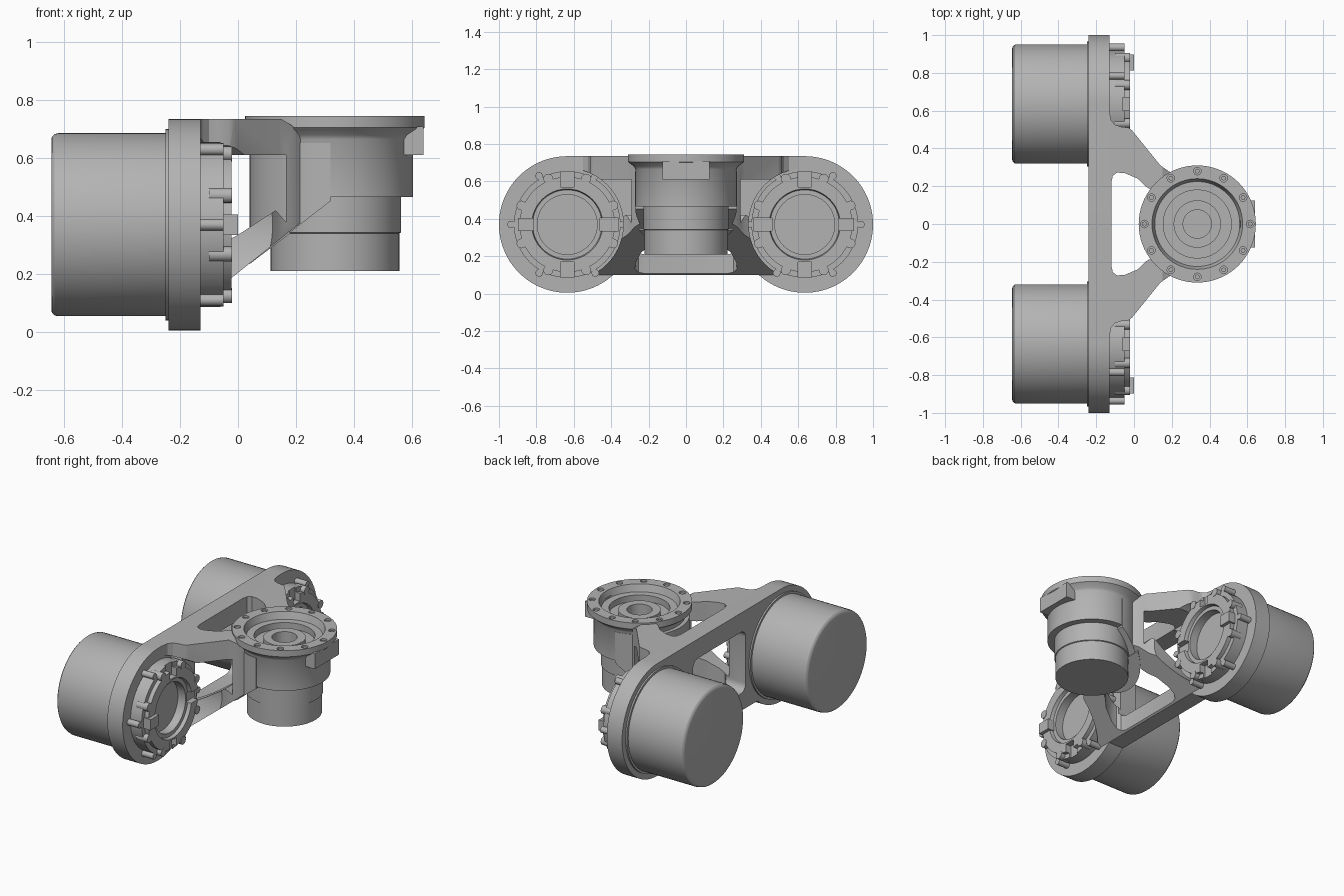
import bpy, bmesh
from math import cos, sin, pi, radians

if "Cube" in bpy.data.objects:
    bpy.data.objects.remove(bpy.data.objects["Cube"])

metal = bpy.data.materials.new("grey_metal")
metal.use_nodes = True
GREY = (0.45, 0.45, 0.45, 1)
metal.diffuse_color = GREY
metal.node_tree.nodes["Principled BSDF"].inputs["Base Color"].default_value = GREY


def finish(name, bm):
    bmesh.ops.recalc_face_normals(bm, faces=bm.faces)
    me = bpy.data.meshes.new(name)
    bm.to_mesh(me)
    bm.free()
    ob = bpy.data.objects.new(name, me)
    bpy.context.collection.objects.link(ob)
    me.materials.append(metal)
    return ob


def place(axis, a, b, t):
    return {"X": (t, a, b), "Y": (a, t, b), "Z": (a, b, t)}[axis]


def prism(name, pts, axis, lo, hi):
    """Extrude a flat outline along an axis."""
    bm = bmesh.new()
    f = bm.faces.new([bm.verts.new(place(axis, a, b, lo)) for a, b in pts])
    new = bmesh.ops.extrude_face_region(bm, geom=[f])["geom"]
    step = place(axis, 0, 0, hi - lo)
    bmesh.ops.translate(bm, vec=step, verts=[v for v in new if isinstance(v, bmesh.types.BMVert)])
    return finish(name, bm)


def lathes(name, profile, axis, centres, n=72):
    """Turn a (radius, position) profile around an axis at each centre."""
    bm = bmesh.new()
    for ca, cb in centres:
        rings = [[bm.verts.new(place(axis, ca + r * cos(2 * pi * i / n), cb + r * sin(2 * pi * i / n), t))
                  for i in range(n)] for r, t in profile]
        for p, q in zip(rings, rings[1:]):
            for i in range(n):
                j = (i + 1) % n
                bm.faces.new((p[i], p[j], q[j], q[i]))
        bm.faces.new(rings[0])
        bm.faces.new(rings[-1])
    return finish(name, bm)


def rods(name, axis, r, lo, hi, centres, n=16):
    return lathes(name, [(r, lo), (r, hi)], axis, centres, n)


def around(centre, r, angles):
    return [(centre[0] + r * cos(radians(a)), centre[1] + r * sin(radians(a))) for a in angles]


def rect(a0, a1, b0, b1):
    return [(a0, b0), (a1, b0), (a1, b1), (a0, b1)]


def rounded(a0, a1, b0, b1, r):
    corners = [(a1 - r, b1 - r), (a0 + r, b1 - r), (a0 + r, b0 + r), (a1 - r, b0 + r)]
    return [p for k, c in enumerate(corners) for p in around(c, r, range(90 * k, 90 * k + 91, 15))]


def mirrored(half):
    """Close an outline of (a, b) points by mirroring in b."""
    return half + [(a, -b) for a, b in reversed(half)]


def combine(ob, tool, operation="DIFFERENCE"):
    mod = ob.modifiers.new("cut", "BOOLEAN")
    mod.operation, mod.solver, mod.object = operation, "EXACT", tool
    bpy.context.view_layer.objects.active = ob
    bpy.ops.object.modifier_apply(modifier=mod.name)
    bpy.data.objects.remove(tool)


SIDE = 0.635
MID = 0.37
PIVOT = (0.335, 0)
PAIR = [(-SIDE, MID), (SIDE, MID)]

# Upright mounting plate with two round ends
arc = around((SIDE, MID), 0.365, range(90, -133, -3))
plate = prism("mounting_plate", arc + [(-y, z) for y, z in reversed(arc)], "X", -0.24, -0.13)
combine(plate, prism("window_tool", rounded(-0.27, 0.27, 0.21, 0.61, 0.05), "X", -0.3, 0))
combine(plate, prism("slot_tool", rounded(-0.13, 0.13, 0.14, 0.18, 0.019), "X", -0.16, -0.1))
combine(plate, rods("hole_tool", "X", 0.012, -0.3, 0, [(y, 0.16) for y in (-0.075, 0, 0.075)]))

# Bracket: plan outline, side slope, openings
outline = mirrored([(-0.2, 0.6), (-0.13, 0.6), (-0.122, 0.55), (-0.1, 0.525), (-0.07, 0.515),
                    (-0.03, 0.51), (-0.01, 0.495), (0.14, 0.31), (0.19, 0.275), (0.25, 0.2)])
arm = prism("bracket_arm", outline, "Z", 0.08, 0.735)
slope = [(-0.21, 0.1), (-0.13, 0.1), (0.32, 0.46), (0.32, 0.7), (0.19, 0.71), (0.15, 0.735), (-0.21, 0.735)]
combine(arm, prism("slope_tool", slope, "Y", -1, 1), "INTERSECT")
opening = mirrored([(-0.12, 0.22), (-0.112, 0.255), (-0.09, 0.272), (-0.05, 0.27),
                    (0.02, 0.24), (0.06, 0.2), (0.11, 0.17)])
combine(arm, prism("opening_tool", opening, "Z", 0, 1))
combine(arm, prism("back_tool", rounded(-0.27, 0.27, 0.21, 0.61, 0.05), "X", -0.3, -0.1))
side_window = [(-0.12, 0.27), (0, 0.335), (0.13, 0.42), (0.165, 0.38), (0.165, 0.61), (-0.12, 0.61)]
combine(arm, prism("side_window_tool", side_window, "Y", -1, 1))
combine(arm, rods("clearance_tool", "X", 0.3, -0.13, 0.5, PAIR, 72))
combine(arm, rods("bore_tool", "Z", 0.262, 0, 1, [PIVOT], 72))

# Curved cup holding the upright motor
for name, r, right in (("cup", 0.272, 0.32), ("cup_back", 0.295, 0.18)):
    cup = rods(name, "Z", r, 0.1, 0.66, [PIVOT], 72)
    lower = 0.2 + (right - 0.005) * 0.8
    combine(cup, prism("cup_tool", [(0, 0.204), (right, lower), (right, 0.652), (0, 0.652)], "Y", -1, 1),
            "INTERSECT")
    # Keep the recess of the motor clear
    combine(cup, rods("cup_bore", "Z", 0.222, 0, 1, [PIVOT], 72))

# Upright motor with a stepped recess in its top
motor = lathes("upright_motor", [
    (0.222, 0.21), (0.222, 0.34), (0.228, 0.343), (0.228, 0.465), (0.27, 0.465), (0.27, 0.665),
    (0.278, 0.68), (0.305, 0.7), (0.31, 0.705), (0.31, 0.745), (0.24, 0.745), (0.225, 0.7),
    (0.18, 0.7), (0.18, 0.66), (0.125, 0.66), (0.125, 0.69), (0.075, 0.69), (0.075, 0.62)], "Z", [PIVOT])
top_bolts = around(PIVOT, 0.28, range(0, 360, 30))
combine(motor, rods("bolt_hole_tool", "Z", 0.02, 0.725, 0.8, top_bolts))
rods("top_bolts", "Z", 0.013, 0.72, 0.737, top_bolts, 8)
prism("connector_block", rect(0.56, 0.64, -0.125, 0.125), "Z", 0.61, 0.71)

# Side motors and their stepped output flanges
lathes("side_motors", [(0.295, -0.645), (0.305, -0.642), (0.313, -0.634), (0.316, -0.622),
                       (0.316, -0.235)], "X", PAIR)
lathes("motor_collars", [(0.33, -0.25), (0.33, -0.235)], "X", PAIR)
flange = lathes("output_flanges", [
    (0.285, -0.14), (0.285, -0.05), (0.255, -0.05), (0.255, -0.022), (0.19, -0.022),
    (0.185, -0.045), (0.16, -0.045), (0.16, -0.1)], "X", PAIR)

# Key notches, bolts and keys on each output flange
for y, z in PAIR:
    combine(flange, prism("notch_tool", rect(y - 0.035, y + 0.035, z - 0.3, z - 0.2), "X", -0.06, 0.1))
    combine(flange, prism("notch_tool", rect(y - 0.035, y + 0.035, z + 0.2, z + 0.3), "X", -0.06, 0.1))
    inner = y * 0.645 / SIDE - 0.235 * (1 if y > 0 else -1)
    combine(flange, prism("notch_tool", rect(inner - 0.05, inner + 0.05, z - 0.035, z + 0.035),
                          "X", -0.06, 0.1))
    outer = y + 0.22 * (1 if y > 0 else -1)
    prism("flange_key", rect(outer - 0.043, outer + 0.043, z - 0.035, z + 0.035), "X", -0.05, 0)
    rods("flange_bolts", "X", 0.026, -0.1, -0.02, around((y, z), 0.265, [22.5 + 45 * k for k in range(8)]))
    rods("ear_bolts", "X", 0.02, -0.14, -0.05, around((y, z), 0.3, (0, 60, 120, 180, 240, 300)))

# Smooth round surfaces, sharp edges kept
bpy.ops.object.select_all(action="DESELECT")
for ob in bpy.context.scene.objects:
    if ob.type == "MESH":
        ob.select_set(True)
        bpy.context.view_layer.objects.active = ob
bpy.ops.object.shade_smooth_by_angle(angle=radians(30))
